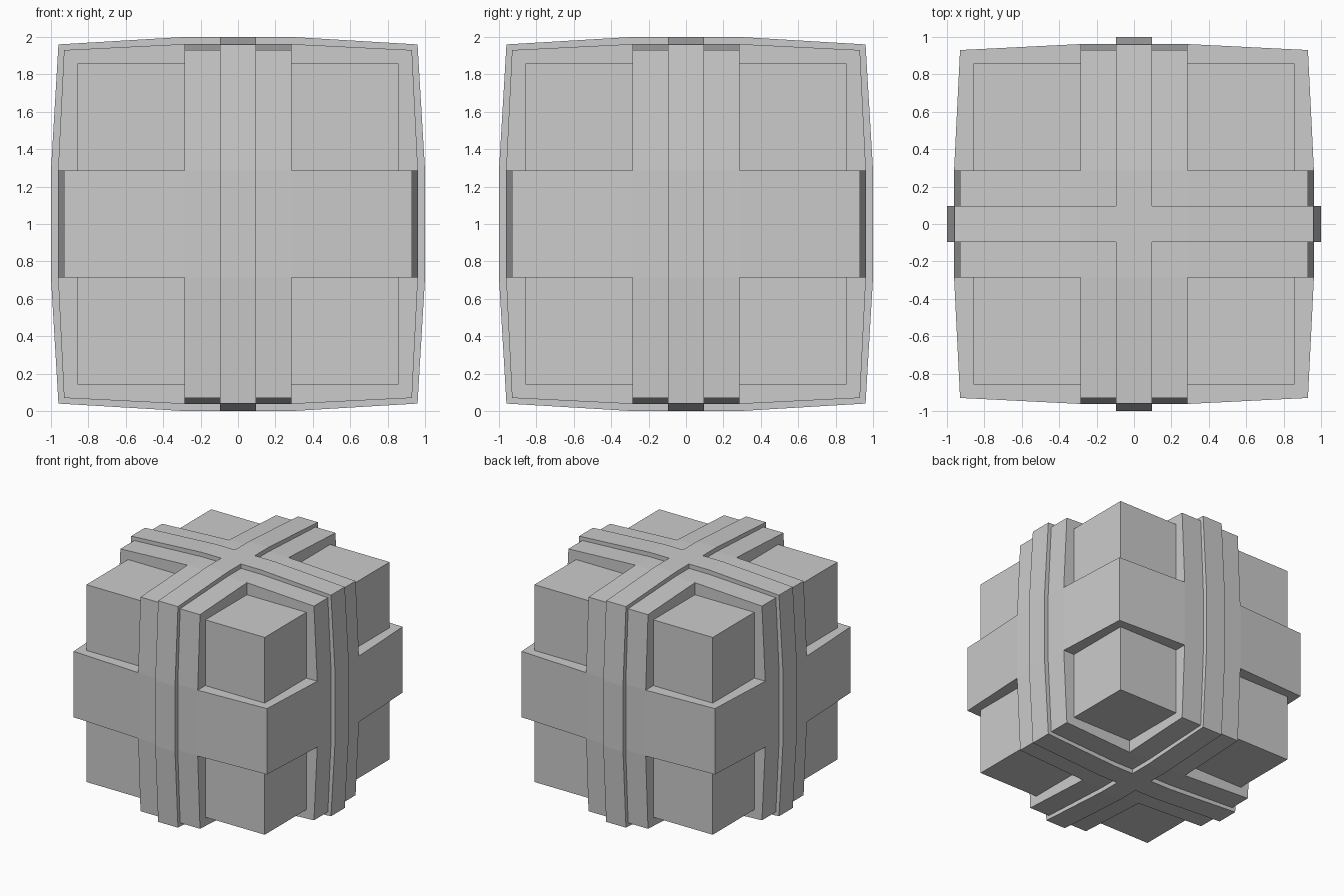
import bpy, bmesh
from mathutils import Vector

if "Cube" in bpy.data.objects:
    bpy.data.objects.remove(bpy.data.objects["Cube"])

CENTRE = Vector((0, 0, 1))
FLAT = 0.286  # half length of the flat middle of every band side


def band(name, axis, half_width, corner, middle):
    """Closed band around the cube: bulged square outline extruded along an axis."""
    quarter = [(corner, -corner), (middle, -FLAT), (middle, FLAT)]
    outline = []
    for _ in range(4):
        outline += quarter
        quarter = [(-v, u) for u, v in quarter]
    bm = bmesh.new()
    verts = []
    for u, v in outline:
        p = [u, v]
        p.insert(axis, -half_width)
        verts.append(bm.verts.new(Vector(p) + CENTRE))
    face = bm.faces.new(verts)
    ext = bmesh.ops.extrude_face_region(bm, geom=[face], use_keep_orig=True)
    shift = Vector((0, 0, 0))
    shift[axis] = 2 * half_width
    bmesh.ops.translate(bm, vec=shift,
                        verts=[g for g in ext["geom"] if isinstance(g, bmesh.types.BMVert)])
    bmesh.ops.recalc_face_normals(bm, faces=bm.faces)
    mesh = bpy.data.meshes.new(name)
    bm.to_mesh(mesh)
    bm.free()
    obj = bpy.data.objects.new(name, mesh)
    bpy.context.collection.objects.link(obj)
    return obj


# Core cube, visible at the eight corners
bpy.ops.mesh.primitive_cube_add(size=2 * 0.857, location=CENTRE)
bpy.context.object.name = "core_cube"

# Wide bands around all three axes
for axis, name in enumerate(("wide_band_side", "wide_band_front", "wide_belt")):
    band(name, axis, FLAT, 0.93, 0.962)

# Narrow raised straps on the two upright bands
for axis, name in enumerate(("narrow_strap_side", "narrow_strap_front")):
    band(name, axis, 0.095, 0.96, 1.0)
